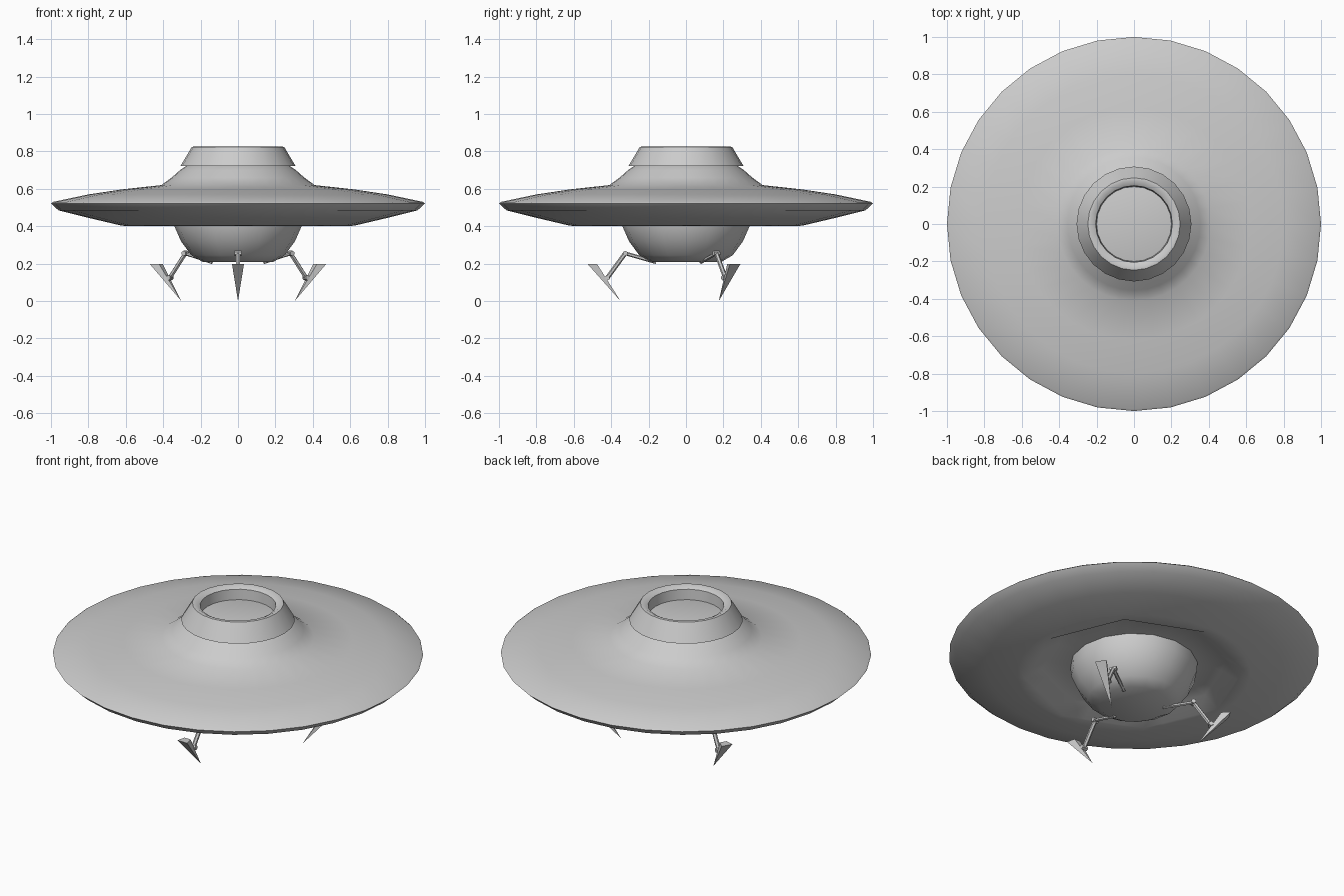
import bpy, bmesh, math
from mathutils import Vector, Matrix

if "Cube" in bpy.data.objects:
    bpy.data.objects.remove(bpy.data.objects["Cube"])


def make_object(name, bm, angle):
    bmesh.ops.remove_doubles(bm, verts=bm.verts, dist=1e-5)
    bmesh.ops.recalc_face_normals(bm, faces=bm.faces)
    mesh = bpy.data.meshes.new(name)
    bm.to_mesh(mesh)
    bm.free()
    ob = bpy.data.objects.new(name, mesh)
    bpy.context.collection.objects.link(ob)
    bpy.ops.object.select_all(action='DESELECT')
    ob.select_set(True)
    bpy.context.view_layer.objects.active = ob
    bpy.ops.object.shade_smooth_by_angle(angle=math.radians(angle))
    return ob


def lathe(name, profile, n, angle=40, closed=False):
    """Spin (radius, z[, sides]) points; optional sides flattens that ring to a polygon."""
    bm = bmesh.new()
    rings = []
    for r, z, *sides in profile:
        ring = []
        for i in range(n):
            a = 2 * math.pi * i / n
            k = 1
            if sides:
                h = math.pi / sides[0]
                k = math.cos(h) / math.cos(a % (2 * h) - h)
            ring.append(bm.verts.new((r * k * math.cos(a), r * k * math.sin(a), z)))
        rings.append(ring)
    pairs = list(zip(rings, rings[1:]))
    if closed:
        pairs.append((rings[-1], rings[0]))
    for lo, hi in pairs:
        for i in range(n):
            j = (i + 1) % n
            bm.faces.new((lo[i], lo[j], hi[j], hi[i]))
    if not closed:
        bm.faces.new(rings[0])
        bm.faces.new(rings[-1])
    return make_object(name, bm, angle)


def rod(bm, a, b, radius):
    a, b = Vector(a), Vector(b)
    d = b - a
    m = Matrix.Translation((a + b) / 2) @ d.to_track_quat('Z', 'Y').to_matrix().to_4x4()
    bmesh.ops.create_cone(bm, cap_ends=True, segments=6, radius1=radius,
                          radius2=radius, depth=d.length, matrix=m)


# Saucer hull: recessed underside with an eight-sided opening, rim, sloped top and neck
lathe("saucer_hull", [(0.34, 0.455), (0.50, 0.455, 8), (0.59, 0.40, 8), (0.63, 0.405),
                      (0.80, 0.445), (0.96, 0.485), (1.0, 0.522), (0.99, 0.53),
                      (0.80, 0.57), (0.62, 0.597), (0.41, 0.62), (0.355, 0.66),
                      (0.31, 0.70), (0.265, 0.73), (0.20, 0.75)], 32)

# Collar ring around the open top
lathe("top_collar", [(0.265, 0.725), (0.307, 0.723), (0.247, 0.824), (0.232, 0.826),
                     (0.205, 0.81), (0.20, 0.745)], 24, closed=True)

# Bowl under the hull
lathe("belly_bowl", [(0.345, 0.46), (0.34, 0.40), (0.305, 0.32), (0.25, 0.245),
                     (0.19, 0.21)], 16)

# Three jointed landing legs, each ending in a pointed foot
for k, name in enumerate(("front_leg", "right_leg", "left_leg")):
    bm = bmesh.new()
    hip, knee, ankle = (0.16, 0, 0.208), (0.325, 0, 0.255), (0.42, 0, 0.125)
    rod(bm, hip, knee, 0.01)
    rod(bm, knee, ankle, 0.012)
    rod(bm, (0.325, -0.018, 0.255), (0.325, 0.018, 0.255), 0.014)
    rod(bm, (0.42, -0.018, 0.125), (0.42, 0.018, 0.125), 0.014)
    top = [bm.verts.new(p) for p in ((0.525, -0.032, 0.197), (0.525, 0.032, 0.197),
                                     (0.475, 0.02, 0.197), (0.475, -0.02, 0.197))]
    tip = bm.verts.new((0.35, 0, 0))
    bm.faces.new(top)
    for i in range(4):
        bm.faces.new((top[i], top[(i + 1) % 4], tip))
    ang = -math.pi / 2 + k * 2 * math.pi / 3
    bmesh.ops.rotate(bm, verts=bm.verts, cent=(0, 0, 0), matrix=Matrix.Rotation(ang, 3, 'Z'))
    make_object(name, bm, 30)
